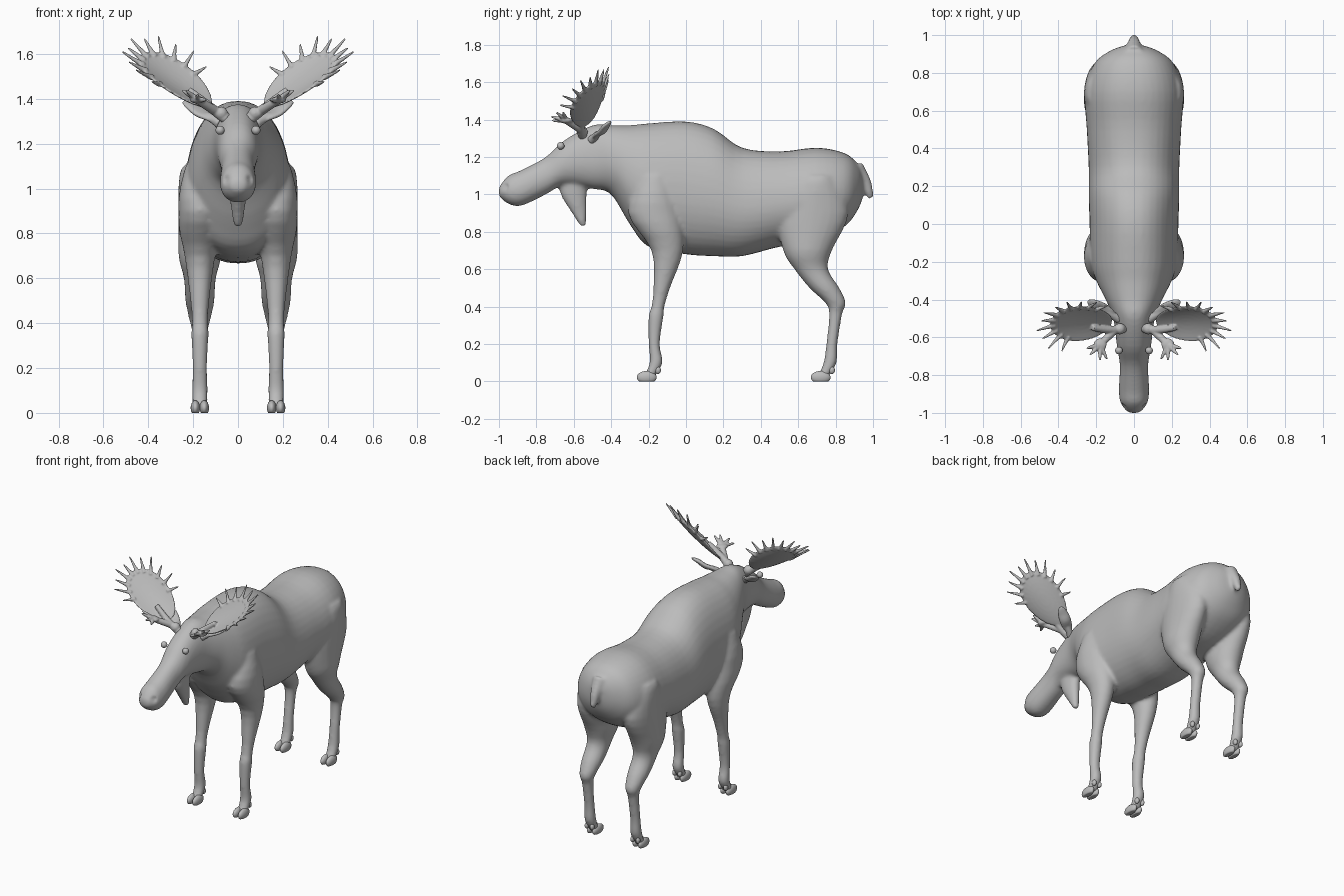
import bpy, bmesh, math
from mathutils import Vector, Matrix

cube = bpy.data.objects.get("Cube")
if cube:
    bpy.data.objects.remove(cube, do_unlink=True)

coat = bpy.data.materials.new("plain grey")
coat.use_nodes = True
coat.diffuse_color = (.5, .5, .5, 1)
coat.node_tree.nodes["Principled BSDF"].inputs["Base Color"].default_value = coat.diffuse_color


def smooth_path(rows, steps=4):
    """Catmull-Rom interpolation through rows of equal length."""
    rows = [Vector(row) for row in rows]
    last = len(rows) - 1
    path = []
    for i in range(last):
        before, start, end, after = (rows[max(0, min(last, i + k))] for k in (-1, 0, 1, 2))
        leave, arrive = (end - before) / 2, (after - start) / 2
        for step in range(steps):
            t = step / steps
            ease = t * t * (3 - 2 * t)
            path.append(start.lerp(end, ease) + leave * t * (1 - t) ** 2 - arrive * t * t * (1 - t))
    return path + [rows[last]]


def circle(count):
    return [(math.cos(math.tau * i / count), math.sin(math.tau * i / count)) for i in range(count)]


def skin(bm, rings):
    """Bridge rings of points and cap both ends."""
    rings = [[bm.verts.new(point) for point in ring] for ring in rings]
    for near, far in zip(rings, rings[1:]):
        for i in range(len(near)):
            bm.faces.new((near[i - 1], near[i], far[i], far[i - 1]))
    bm.faces.new(rings[0])
    bm.faces.new(rings[-1])


def trunk(bm, rows):
    """Egg-shaped sections along y, from rows of y, top, bottom, half width."""
    rings = []
    for y, top, bottom, width in smooth_path(rows):
        middle = bottom + (top - bottom) * .45
        rings.append([(math.copysign(abs(c) ** .9, c) * width, y,
                       middle + s * (top - middle if s > 0 else middle - bottom))
                      for c, s in circle(40)])
    skin(bm, rings)


def limb(bm, x, girth, rows):
    """Oval sections along z, from rows of z, centre y, half depth."""
    rings = []
    for z, y, depth in smooth_path(rows):
        width = min(.095, .013 + girth * depth)
        rings.append([(x + c * width, y + s * depth, z) for c, s in circle(24)])
    skin(bm, rings)


def tube(bm, points, thick, thin):
    """Round tapering tube through points."""
    path = smooth_path(points)
    axis = (path[-1] - path[0]).normalized()
    side = axis.orthogonal().normalized()
    up = axis.cross(side)
    rings = []
    for i, point in enumerate(path):
        radius = thick + (thin - thick) * i / (len(path) - 1)
        rings.append([point + (side * c + up * s) * radius for c, s in circle(12)])
    skin(bm, rings)


def blob(bm, centre, size, rotation=Matrix()):
    frame = Matrix.Translation(centre) @ rotation @ Matrix.Diagonal((*size, 1))
    return bmesh.ops.create_uvsphere(bm, u_segments=24, v_segments=14, radius=1, matrix=frame)["verts"]


def mirror(bm):
    copy = bmesh.ops.duplicate(bm, geom=bm.verts[:] + bm.edges[:] + bm.faces[:])["geom"]
    for item in copy:
        if isinstance(item, bmesh.types.BMVert):
            item.co.x *= -1


def finish(bm, name, voxel=0, relax=0):
    """Make the object, optionally fusing its pieces into one soft surface."""
    bmesh.ops.recalc_face_normals(bm, faces=bm.faces)
    mesh = bpy.data.meshes.new(name)
    bm.to_mesh(mesh)
    bm.free()
    obj = bpy.data.objects.new(name, mesh)
    bpy.context.collection.objects.link(obj)
    bpy.ops.object.select_all(action="DESELECT")
    obj.select_set(True)
    bpy.context.view_layer.objects.active = obj
    if voxel:
        blend = obj.modifiers.new("blend", "REMESH")
        blend.mode, blend.voxel_size = "VOXEL", voxel
        soften = obj.modifiers.new("soften", "SMOOTH")
        soften.factor, soften.iterations = .5, relax
        for modifier_name in ("blend", "soften"):
            bpy.ops.object.modifier_apply(modifier=modifier_name)
    obj.data.materials.clear()
    obj.data.materials.append(coat)
    bpy.ops.object.shade_smooth()
    return obj


# Front and hind legs, mirrored, then fused with trunk, dewlap and tail
leg_x = .17
bm = bmesh.new()
limb(bm, leg_x, .65, [(1.1, -.17, .08), (.9, -.17, .14), (.7, -.1, .085), (.5, -.13, .045),
                      (.4, -.15, .035), (.35, -.16, .04), (.2, -.17, .03), (.1, -.16, .035),
                      (.02, -.2, .03)])
limb(bm, leg_x, .65, [(1.1, .7, .1), (.9, .68, .19), (.7, .65, .13), (.6, .67, .09), (.5, .74, .08),
                      (.42, .8, .055), (.36, .8, .035), (.2, .78, .03), (.1, .77, .035),
                      (.02, .73, .03)])
mirror(bm)
trunk(bm, [(-1, 1.04, .99, .03), (-.95, 1.1, .95, .07), (-.88, 1.13, .94, .08),
           (-.75, 1.2, 1, .075), (-.65, 1.29, 1.05, .09), (-.5, 1.37, 1.03, .11),
           (-.4, 1.37, 1, .15), (-.3, 1.37, .84, .2), (-.2, 1.38, .72, .23),
           (0, 1.39, .68, .235), (.15, 1.35, .67, .24), (.3, 1.25, .67, .24),
           (.5, 1.23, .72, .25), (.7, 1.25, .75, .26), (.85, 1.22, .83, .21),
           (.92, 1.16, .92, .12), (.95, 1.1, 1, .03)])
limb(bm, 0, .4, [(1.1, -.6, .08), (1, -.6, .07), (.9, -.57, .04), (.83, -.55, .015)])
tube(bm, [(0, .9, 1.15), (0, .96, 1.06), (0, .99, .98)], .05, .016)
body = finish(bm, "body", .011, 7)

# Press in the nostrils
nostril = Vector((.05, -.965, 1.04))
for vert in body.data.vertices:
    gap = (Vector((abs(vert.co.x), vert.co.y, vert.co.z)) - nostril).length
    vert.co.y += max(0, .024 - gap) * .7

# Cloven hooves: two toes and two dewclaws per foot, flat underneath
bm = bmesh.new()
for foot_y in (-.21, .72):
    for toe_x in (leg_x - .02, leg_x + .02):
        for vert in blob(bm, (toe_x, foot_y, .022), (.021, .053, .034)):
            vert.co.z = max(vert.co.z, 0)
        blob(bm, (toe_x, foot_y + .06, .06), (.013, .016, .02))
mirror(bm)
finish(bm, "hooves")

# Eyes
bm = bmesh.new()
blob(bm, (.08, -.67, 1.26), (.02, .02, .02))
mirror(bm)
finish(bm, "eyes")

# Ears: flattened leaves with a hollow front, on short stalks
bm = bmesh.new()
ear = Vector((.17, -.45, 1.345))
along = Vector((5, 3, 3)).normalized()
across = Vector((-4, -6, 5)).cross(along).normalized()
facing = along.cross(across)
turn = Matrix((along, across, facing)).transposed().to_4x4()
for vert in blob(bm, ear, (.1, .036, .016), turn):
    vert.co -= facing * max(0, .05 - (vert.co - ear).length) / 4
tube(bm, [ear - along * .12, ear - along * .04], .026, .016)
mirror(bm)
finish(bm, "ears", .006, 3)

# Antlers: burr and beam
bm = bmesh.new()
beam = Vector((.1, -.56, 1.345))
blob(bm, (.075, -.555, 1.335), (.03, .03, .03))
tube(bm, [(.05, -.55, 1.31), beam, (.15, -.56, 1.385), (.22, -.55, 1.44)], .027, .015)

# Main palm: a cupped plate with a fan of tines round its outer edge
outward = Vector((.82, .07, .57)).normalized()
normal = outward.cross(Vector((-.39, .79, .47))).normalized()
backward = normal.cross(outward)
palm = Vector((.275, -.525, 1.487))


def palm_point(a, b, height=0):
    cup = .03 * (b * b + a * a / 3) - .02
    return palm + outward * a * .195 + backward * b * (.115 + .012 * a) + normal * (height + cup)


for vert in blob(bm, (0, 0, 0), (1, 1, 1)):
    a, b, c = vert.co
    vert.co = palm_point(a, b, math.copysign(abs(c) ** .5, c) * .01)
for k in range(11):
    angle = math.radians(18 * k - 75)
    c, s = math.cos(angle), math.sin(angle)
    reach = 1.32 + .1 * (k % 2) + .12 * abs(s)
    tube(bm, [palm_point(c * f, s * f) for f in (.85, 1.1, reach)], .015, .004)

# Brow palm: a small forward hand with four tines
fork = Vector((.18, -.64, 1.395))
tube(bm, [beam, beam.lerp(fork, .5), fork], .022, .018)
blob(bm, fork, (.035, .035, .016))
for k in range(4):
    point = Vector((-4, -8, 0)).lerp(Vector((8, -2, 5)), k / 3).normalized()
    tube(bm, [fork, fork + point * .05, fork + point * .085], .016, .005)
mirror(bm)
finish(bm, "antlers", .005, 3)
